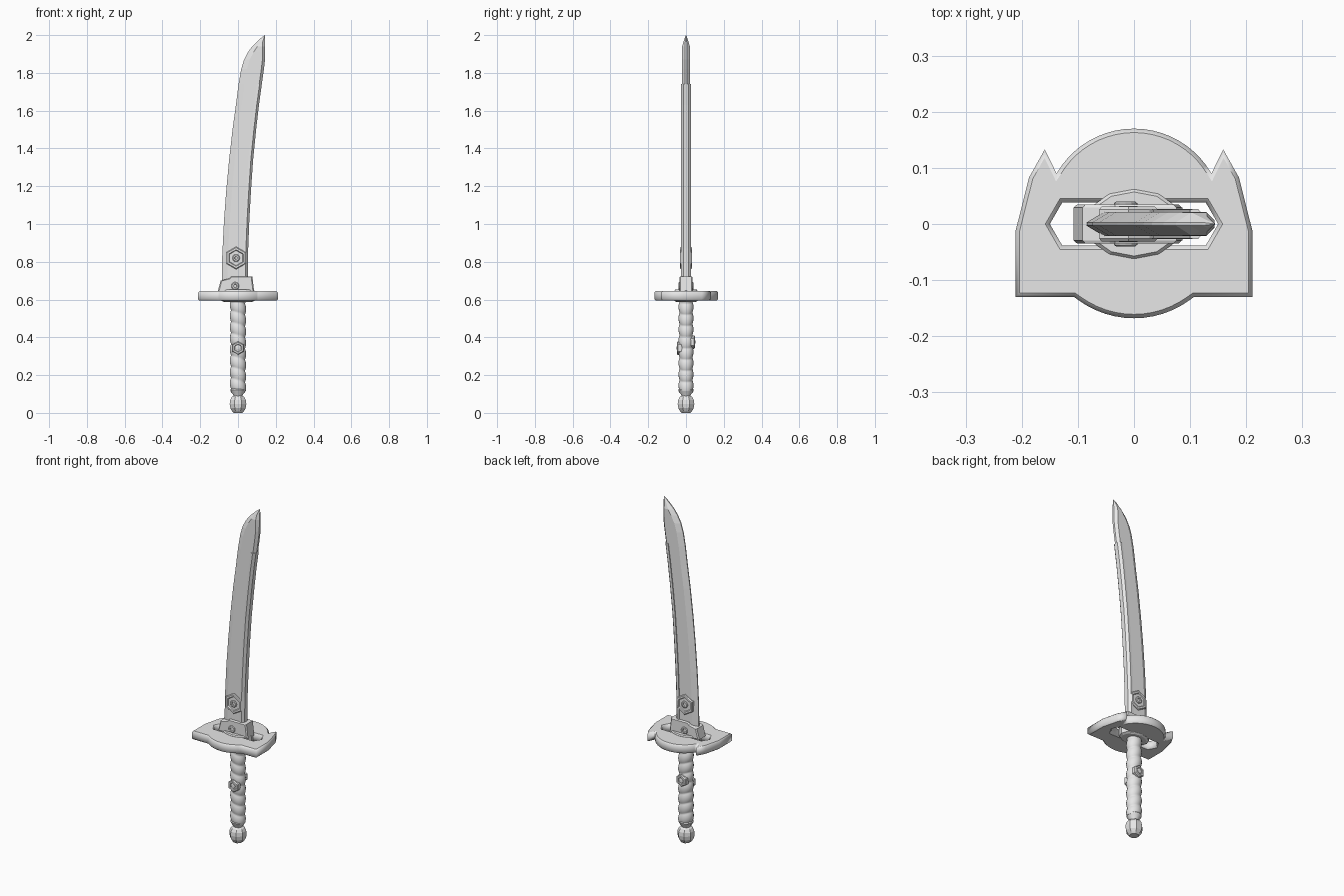
import bpy, bmesh, math
from mathutils import Matrix

if "Cube" in bpy.data.objects:
    bpy.data.objects.remove(bpy.data.objects["Cube"])

steel = bpy.data.materials.new("grey steel")
steel.diffuse_color = (0.8, 0.8, 0.8, 1)
steel.use_nodes = True
steel.node_tree.nodes["Principled BSDF"].inputs["Base Color"].default_value = steel.diffuse_color


def finish(name, bm, smooth=0):
    bmesh.ops.remove_doubles(bm, verts=bm.verts, dist=1e-5)
    bmesh.ops.recalc_face_normals(bm, faces=bm.faces)
    me = bpy.data.meshes.new(name)
    bm.to_mesh(me)
    bm.free()
    ob = bpy.data.objects.new(name, me)
    bpy.context.collection.objects.link(ob)
    me.materials.append(steel)
    if smooth:
        bpy.ops.object.select_all(action='DESELECT')
        bpy.context.view_layer.objects.active = ob
        ob.select_set(True)
        bpy.ops.object.shade_smooth_by_angle(angle=math.radians(smooth))
    return ob


def loft(name, rings, smooth=0):
    """Skin a list of closed rings and cap both ends."""
    bm = bmesh.new()
    rows = [[bm.verts.new(p) for p in ring] for ring in rings]
    n = len(rows[0])
    for a, b in zip(rows, rows[1:]):
        for i in range(n):
            bm.faces.new((a[i], a[(i + 1) % n], b[(i + 1) % n], b[i]))
    bm.faces.new(rows[0][::-1])
    bm.faces.new(rows[-1])
    return finish(name, bm, smooth)


def lathe(name, profile, segs, matrix=None, sx=1, sy=1, turn=0.0, smooth=0):
    """Turn a (radius, height) profile about local z."""
    angles = [math.tau * i / segs + turn for i in range(segs)]
    ob = loft(name, [[(sx * r * math.cos(a), sy * r * math.sin(a), h)
                      for a in angles] for r, h in profile], smooth)
    if matrix:
        ob.data.transform(matrix)
    return ob


def on_side(x, z, side):
    """Matrix that points local z out of the front (-1) or back (1)."""
    return Matrix.Translation((x, 0, z)) @ Matrix.Rotation(-side * math.pi / 2, 4, 'X')


def lerp_table(table, z):
    for (z0, v0), (z1, v1) in zip(table, table[1:]):
        if z <= z1:
            return v0 + (v1 - v0) * (z - z0) / (z1 - z0)
    return table[-1][1]


# Blade outlines: cutting edge and spine as (z, x)
edge = [(0.70, -0.085), (0.82, -0.084), (1.02, -0.074), (1.18, -0.062), (1.34, -0.047),
        (1.5, -0.029), (1.63, -0.011), (1.74, 0.003), (1.82, 0.017), (1.87, 0.032),
        (1.91, 0.053), (1.94, 0.075), (1.965, 0.10), (1.985, 0.122), (2.0, 0.142)]
spine = [(0.70, 0.052), (0.87, 0.054), (1.02, 0.06), (1.18, 0.069), (1.34, 0.08),
         (1.5, 0.096), (1.63, 0.111), (1.74, 0.126), (1.86, 0.143), (2.0, 0.144)]

# Blade, with ground edge and narrow back bevel
rings = []
for z, xl in edge:
    xr = lerp_table(spine, z) - (0.006 if z < 1.74 else 0)
    w = xr - xl
    b, c = min(0.03, 0.4 * w), min(0.014, 0.3 * w)
    t = 0.021 * min(1, w / 0.07)
    e = min(0.003, t / 2)
    rings.append([(xl, -e, z), (xl + b, -t, z), (xr - c, -t, z), (xr, -t * 0.3, z),
                  (xr, t * 0.3, z), (xr - c, t, z), (xl + b, t, z), (xl, e, z)])
loft("blade", rings)

# Reinforcing strip along the back of the blade
rings = []
for z, xr in spine[:8]:
    rings.append([(xr - 0.026, -0.026, z), (xr - 0.012, -0.027, z), (xr, -0.013, z),
                  (xr, 0.013, z), (xr - 0.012, 0.027, z), (xr - 0.026, 0.026, z)])
loft("spine_strip", rings)

# Collar at the blade root
outline = [(-0.108, 0.64), (-0.092, 0.70), (-0.045, 0.712), (-0.035, 0.722),
           (0.076, 0.722), (0.086, 0.64)]
mid = (-0.01, 0.68)
rings = []
for y, s in ((-0.035, 0.93), (-0.029, 1), (0.029, 1), (0.035, 0.93)):
    rings.append([(mid[0] + (x - mid[0]) * s, y, mid[1] + (z - mid[1]) * s) for x, z in outline])
loft("collar", rings)

# Badges, rivets and grip studs on both faces
for side, label in ((-1, "front"), (1, "back")):
    m = on_side(-0.01, 0.82, side)
    lathe("badge_" + label, [(0.06, 0.015), (0.06, 0.026), (0.055, 0.031), (0.044, 0.031),
                             (0.040, 0.025)], 6, m, turn=math.pi / 2)
    lathe("badge_pin_" + label, [(0.02, 0.02), (0.02, 0.029), (0.016, 0.032), (0.009, 0.032),
                                 (0.007, 0.027)], 12, m)
    lathe("collar_rivet_" + label, [(0.021, 0.03), (0.021, 0.037), (0.017, 0.040),
                                    (0.010, 0.040), (0.008, 0.036)], 12, on_side(-0.015, 0.672, side))
    m = on_side(0, 0.343 if side < 0 else 0.375, side)
    lathe("grip_stud_" + label, [(0.036, 0.02), (0.036, 0.043), (0.031, 0.048), (0.022, 0.048),
                                 (0.019, 0.043)], 6, m, turn=math.pi / 2)
    lathe("grip_stud_pin_" + label, [(0.013, 0.03), (0.013, 0.047), (0.009, 0.049)], 10, m)

# Guard: winged plate with a pointed slot, chamfered all round
half = [(0.168 * math.sin(math.radians(a)), -0.168 * math.cos(math.radians(a)))
        for a in range(0, 40, 6)]
half += [(0.107, -0.13), (0.211, -0.13), (0.211, -0.012), (0.187, 0.083), (0.159, 0.133), (0.138, 0.09)]
half += [(0.159 * math.sin(math.radians(a)), 0.011 + 0.159 * math.cos(math.radians(a)))
         for a in range(54, -1, -6)]
plate = half + [(-x, y) for x, y in half[-2:0:-1]]
slot = [(-0.15, 0), (-0.128, 0.038), (0.128, 0.038), (0.15, 0), (0.128, -0.038), (-0.128, -0.038)]
cu = bpy.data.curves.new("guard", 'CURVE')
cu.dimensions = '2D'
cu.fill_mode = 'BOTH'
for pts in (plate, slot):
    sp = cu.splines.new('POLY')
    sp.points.add(len(pts) - 1)
    for p, (x, y) in zip(sp.points, pts):
        p.co = (x, y, 0, 1)
    sp.use_cyclic_u = True
cu.extrude = 0.018
cu.bevel_depth = 0.007
cu.bevel_resolution = 0
cu.offset = -0.007
cu.materials.append(steel)
guard = bpy.data.objects.new("guard", cu)
bpy.context.collection.objects.link(guard)
guard.location.z = 0.62
bpy.ops.object.select_all(action='DESELECT')
bpy.context.view_layer.objects.active = guard
guard.select_set(True)
bpy.ops.object.convert(target='MESH')

# Oval washer clamped through the guard
lathe("guard_washer", [(0.85, 0.588), (1, 0.594), (1, 0.646), (0.92, 0.652)], 12,
      sx=0.088, sy=0.062, turn=math.pi / 2)

# Grip with slanted wrapped ridges
rings = []
rows, segs = 96, 20
for j in range(rows + 1):
    z = 0.115 + 0.475 * j / rows
    ring = []
    for i in range(segs):
        a = math.tau * i / segs
        wave = abs(math.sin(math.pi * 8 * (z + 0.012 * math.cos(a) - 0.115) / 0.475))
        r = 0.036 + 0.007 * wave ** 0.7
        ring.append((r * math.cos(a), 0.92 * r * math.sin(a), z))
    rings.append(ring)
loft("grip", rings, 35)

# Ferrule and faceted pommel
lathe("grip_ferrule", [(0.022, 0.08), (0.024, 0.094), (0.038, 0.112), (0.041, 0.122),
                       (0.036, 0.13)], 16, smooth=30)
lathe("pommel", [(0.026, 0), (0.034, 0.009), (0.044, 0.025), (0.0475, 0.047), (0.045, 0.068),
                 (0.036, 0.084), (0.022, 0.092)], 8, turn=math.pi / 8)
